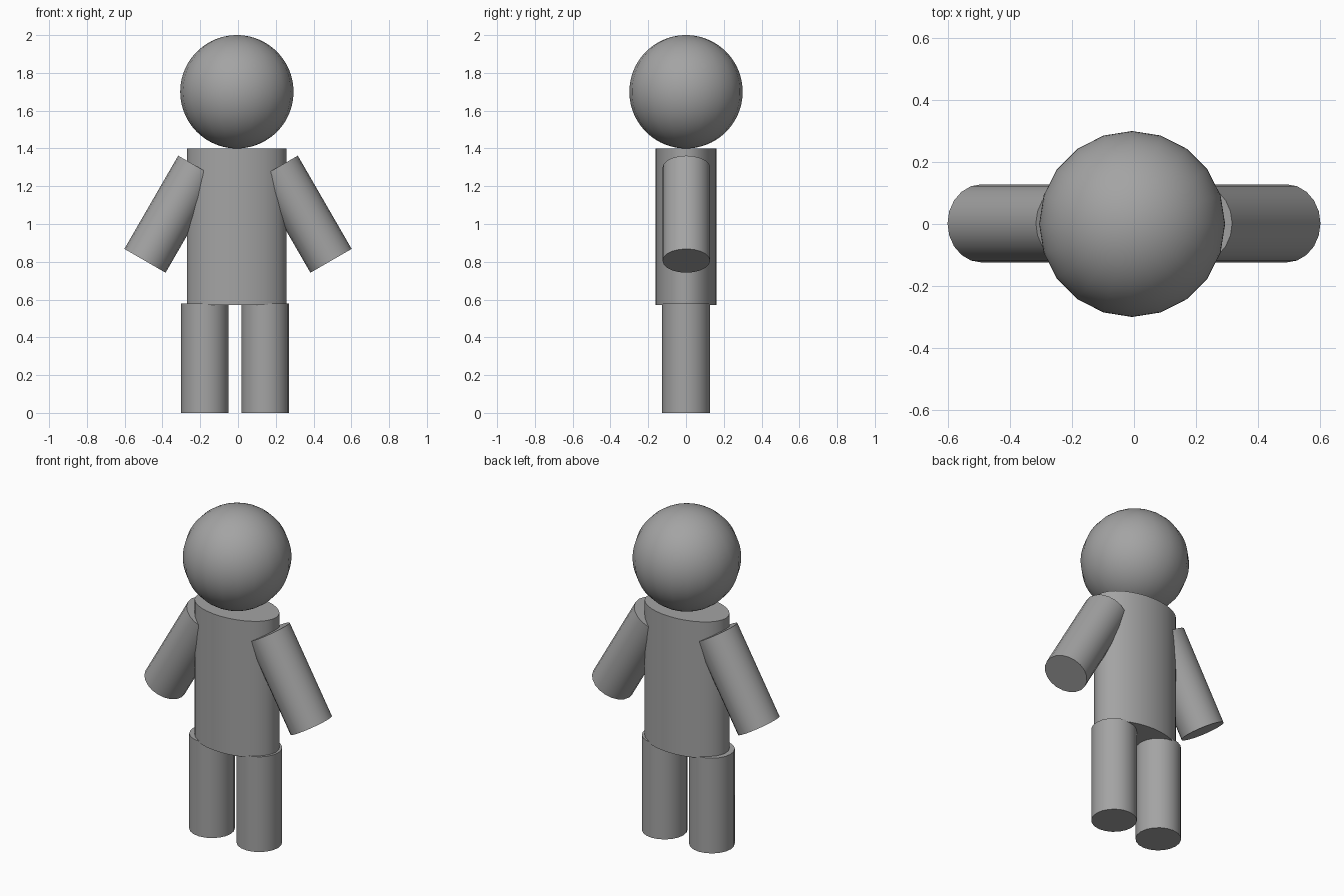
import bpy
import math

cube = bpy.data.objects.get("Cube")
if cube:
    bpy.data.objects.remove(cube, do_unlink=True)

# Single grey material
grey = bpy.data.materials.new("plain grey")
grey.use_nodes = True
colour = (0.37, 0.37, 0.37, 1.0)
grey.diffuse_color = colour
grey.node_tree.nodes["Principled BSDF"].inputs["Base Color"].default_value = colour


def finish(name):
    obj = bpy.context.object
    obj.name = name
    obj.data.name = name
    obj.data.materials.append(grey)
    bpy.ops.object.shade_smooth_by_angle(angle=math.radians(40))
    return obj


def cylinder(name, centre, radius, height, tilt=0.0, sides=20):
    bpy.ops.mesh.primitive_cylinder_add(vertices=sides, radius=radius, depth=height,
                                        location=centre, rotation=(0, tilt, 0))
    return finish(name)


# Head
bpy.ops.mesh.primitive_uv_sphere_add(segments=20, ring_count=40, radius=0.3,
                                     location=(-0.006, 0, 1.7))
finish("head")

# Oval torso
torso = cylinder("torso", (-0.007, 0, 0.985), 1.0, 0.83, sides=32)
torso.scale = (0.263, 0.161, 1.0)

# Legs, slightly overlapping the torso
for side, x in (("right", -0.175), ("left", 0.144)):
    cylinder(side + "_leg", (x, 0, 0.29), 0.126, 0.58)

# Arms, leaning outwards from the shoulders
for side, sign in (("right", -1), ("left", 1)):
    cylinder(side + "_arm", (sign * 0.35, 0.002, 1.052), 0.126, 0.57,
             tilt=-sign * math.radians(30))
